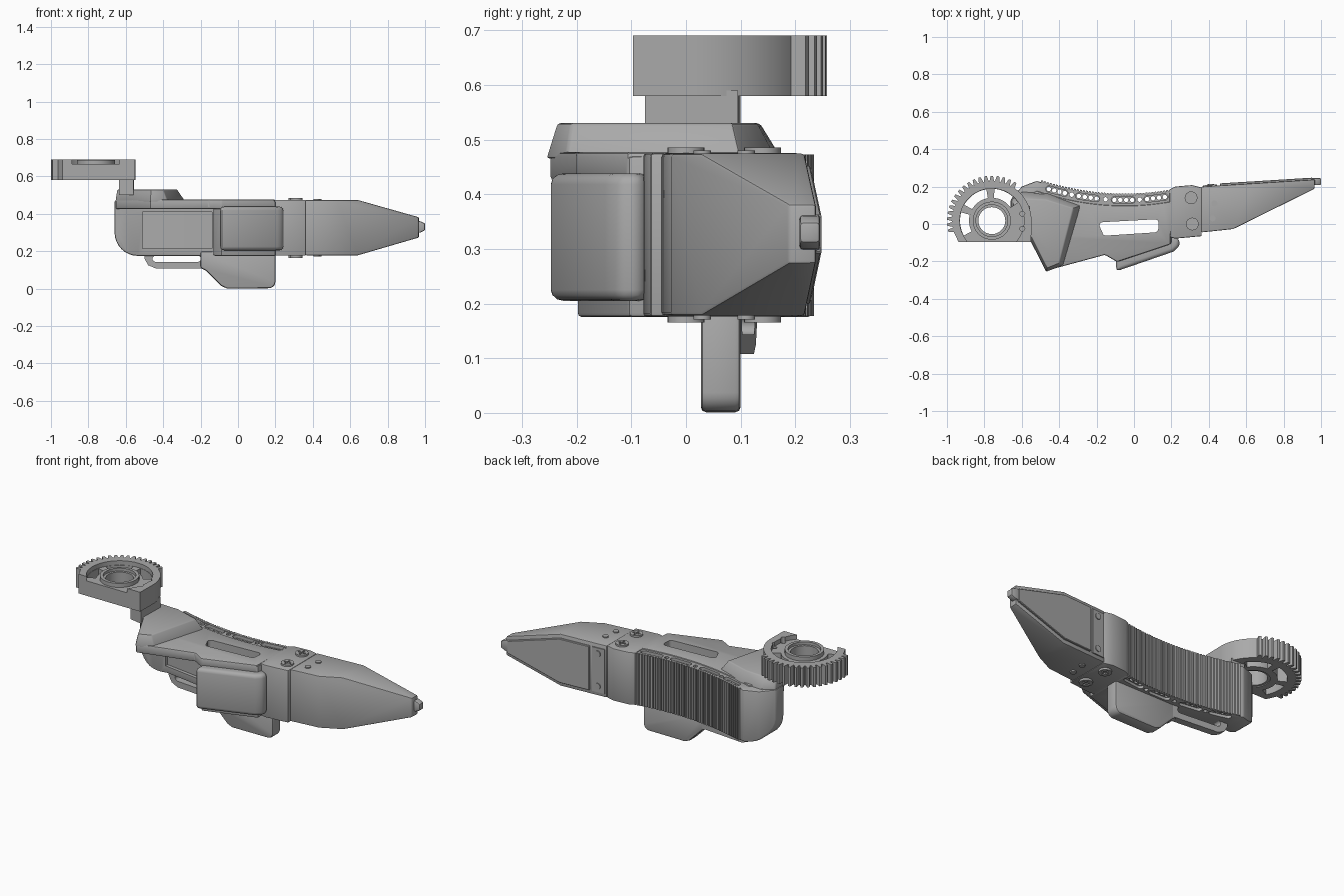
import bpy, bmesh, math

if "Cube" in bpy.data.objects:
    bpy.data.objects.remove(bpy.data.objects["Cube"])

grey = bpy.data.materials.new("plain grey")
grey.use_nodes = True
COL = (0.40, 0.40, 0.40, 1)
grey.diffuse_color = COL
grey.node_tree.nodes["Principled BSDF"].inputs["Base Color"].default_value = COL


def loft(name, lower, upper, a, b, axis="z"):
    """Solid between two outlines; axis z takes (x, y) points, axis y takes (x, z)."""
    put = (lambda p, h: (p[0], p[1], h)) if axis == "z" else (lambda p, h: (p[0], h, p[1]))
    bm = bmesh.new()
    lo = [bm.verts.new(put(p, a)) for p in lower]
    hi = [bm.verts.new(put(p, b)) for p in upper]
    bm.faces.new(lo)
    bm.faces.new(hi)
    n = len(lo)
    for i in range(n):
        bm.faces.new((lo[i], lo[(i + 1) % n], hi[(i + 1) % n], hi[i]))
    bmesh.ops.recalc_face_normals(bm, faces=bm.faces)
    me = bpy.data.meshes.new(name)
    bm.to_mesh(me)
    bm.free()
    me.materials.append(grey)
    ob = bpy.data.objects.new(name, me)
    bpy.context.collection.objects.link(ob)
    return ob


def prism(name, pts, a, b, axis="z"):
    return loft(name, pts, pts, a, b, axis)


def arc(cx, cy, r, a0, a1, n):
    return [(cx + r * math.cos(math.radians(a0 + (a1 - a0) * i / n)),
             cy + r * math.sin(math.radians(a0 + (a1 - a0) * i / n))) for i in range(n + 1)]


def circle(cx, cy, r, n=32):
    return arc(cx, cy, r, 0, 360, n)[:-1]


def pill(x0, x1, y0, y1, r):
    """Rounded slot between two centres."""
    t = math.degrees(math.atan2(y1 - y0, x1 - x0))
    return arc(x1, y1, r, t - 90, t + 90, 8) + arc(x0, y0, r, t + 90, t + 270, 8)


def apply(ob, mod):
    bpy.context.view_layer.objects.active = ob
    bpy.ops.object.modifier_apply(modifier=mod.name)


def boolean(ob, other, op="DIFFERENCE"):
    m = ob.modifiers.new("bool", "BOOLEAN")
    m.operation, m.object, m.solver = op, other, "EXACT"
    apply(ob, m)
    bpy.data.objects.remove(other)


def bevel(ob, width, segments=2):
    m = ob.modifiers.new("bevel", "BEVEL")
    m.width, m.segments, m.limit_method, m.angle_limit = width, segments, "ANGLE", math.radians(35)
    apply(ob, m)


def back(x):
    """Curved rear edge of the body."""
    return 0.163 + 0.36 * (x + 0.05) ** 2


# Main body: curved rear wall plus the housing behind the pad, trimmed by a rounded side outline
rear = [(0.2 - 0.72 * i / 24, back(0.2 - 0.72 * i / 24) - 0.012) for i in range(25)]
body = prism("body", rear + [(-0.60, 0.20), (-0.66, 0.13), (-0.66, 0.06), (-0.60, 0.06), (-0.5, 0.075), (-0.3, 0.045),
                             (-0.13, 0.03), (-0.13, -0.15), (-0.09, -0.2), (0.2, -0.105)], 0.175, 0.47)
side = prism("side_trim", [(-0.7, 0.6), (0.3, 0.6), (0.3, 0.1), (-0.53, 0.1)]
             + arc(-0.535, 0.30, 0.125, 270, 180, 8), -0.5, 0.5, "y")
boolean(body, side, "INTERSECT")
bevel(body, 0.008)
# Overhanging cover on the front half of the body
inner = [(0.2 - 0.72 * i / 16, back(0.2 - 0.72 * i / 16) - 0.065) for i in range(17)]
cover = prism("cover", inner + [(-0.62, 0.12), (-0.655, 0.05), (-0.565, -0.07), (-0.47, -0.25),
                                (-0.155, -0.165), (-0.09, -0.203), (0.195, -0.108)], 0.425, 0.477)
bevel(cover, 0.008)
boolean(body, cover, "UNION")
# Shallow front panel and long window
boolean(body, prism("panel_cut", [(-0.51, -0.1), (-0.14, -0.1), (-0.14, 0.05), (-0.3, 0.065), (-0.51, 0.095)],
                    0.215, 0.41))
boolean(body, prism("window_cut", arc(-0.165, -0.01, 0.02, 90, 180, 4) + arc(-0.15, -0.042, 0.02, 180, 270, 4)
                    + arc(0.11, -0.025, 0.02, 270, 360, 4) + arc(0.112, 0.005, 0.02, 0, 90, 4), 0, 0.6))
# Row of pill recesses with through holes along the rear edge
for x0, x1 in ((-0.455, -0.37), (-0.295, -0.2), (-0.105, -0.01), (0.07, 0.165)):
    y0, y1 = back(x0) - 0.035, back(x1) - 0.035
    for a, b in ((0.455, 0.5), (0.1, 0.19)):
        boolean(body, prism("pill_cut", pill(x0, x1, y0, y1, 0.017), a, b))
    for i in range(4):
        x, y = x0 + (x1 - x0) * i / 3, y0 + (y1 - y0) * i / 3
        boolean(body, prism("hole_cut", circle(x, y, 0.012, 12), 0, 0.6))
for x in (-0.333, -0.152, 0.03):
    boolean(body, prism("hole_cut", circle(x, back(x) - 0.035, 0.012, 12), 0, 0.6))

# Ribbed grip on the rear face
N = 44
ribs = []
for i in range(N):
    for f, d in ((0.0, 0.008), (0.12, 0.0), (0.7, 0.0), (0.82, 0.008)):
        x = 0.2 - 0.7 * (i + f) / N
        ribs.append((x, back(x) - d))
prism("ribbed_grip", ribs + [(x, back(x) - 0.018) for x in [-0.5 + 0.7 * i / 24 for i in range(25)]], 0.177, 0.473)

# Raised shoulder and post to the gear
shoulder = loft("shoulder",
                [(-0.655, 0.05), (-0.655, 0.13), (-0.6, 0.175), (-0.46, 0.165), (-0.28, 0.10), (-0.375, -0.22),
                 (-0.47, -0.257), (-0.565, -0.07)],
                [(-0.645, 0.05), (-0.645, 0.11), (-0.59, 0.135), (-0.47, 0.13), (-0.325, 0.085), (-0.40, -0.21),
                 (-0.465, -0.237), (-0.55, -0.07)], 0.465, 0.53)
bevel(shoulder, 0.006)
prism("gear_post", [(-0.635, -0.06), (-0.56, -0.075), (-0.555, 0.095), (-0.635, 0.1)], 0.5, 0.59)

# Sector gear with flat front
GX, GY, FLAT, ROOT, TIP = -0.76, 0.018, -0.097, 0.212, 0.24
outline = [(-0.938, FLAT), (-0.55, FLAT)] + arc(GX, GY, ROOT, 0, 54, 12)
teeth = 18
for i in range(teeth):
    a = 55 + 143 * i / teeth
    for f, r in ((0.0, ROOT), (0.22, TIP), (0.6, TIP), (0.82, ROOT)):
        outline += arc(GX, GY, r, a + f * 143 / teeth, 0, 1)[:1]
gear = prism("sector_gear", outline, 0.58, 0.69)
boolean(gear, prism("recess_cut", circle(GX, GY, 0.172, 48), 0.665, 0.75))
boolean(gear, prism("bore_cut", circle(GX, GY, 0.085), 0.5, 0.8))
for a0, a1 in ((35, 85), (100, 150), (165, 208)):
    boolean(gear, prism("kidney_cut", arc(GX, GY, 0.17, a0, a1, 12) + arc(GX, GY, 0.122, a1, a0, 12), 0.5, 0.8))
for x, y in ((-0.597, 0.055), (-0.597, -0.025)):
    boolean(gear, prism("pin_cut", circle(x, y, 0.013, 16), 0.63, 0.8))
hub = prism("gear_hub", circle(GX, GY, 0.102), 0.585, 0.688)
boolean(hub, prism("bore_cut", circle(GX, GY, 0.072), 0.5, 0.8))
boolean(hub, prism("counterbore_cut", circle(GX, GY, 0.085), 0.672, 0.8))

# Front pad
pad = prism("front_pad", [(-0.095, -0.253), (0.21, -0.148), (0.243, -0.12), (0.243, -0.08), (0.19, -0.06),
                          (-0.095, -0.15)], 0.205, 0.438)
bevel(pad, 0.02, 3)

# Lower fin and its slotted arm
fin = prism("lower_fin", [(0.2, 0.2)] + arc(0.165, 0.037, 0.035, 0, -90, 5)
            + [(-0.06, 0.001), (-0.09, 0.015), (-0.17, 0.095), (-0.2, 0.11), (-0.2, 0.2)], 0.027, 0.1, "y")
bevel(fin, 0.01)
arm = prism("slotted_arm", [(-0.17, 0.2), (-0.17, 0.108), (-0.44, 0.108), (-0.48, 0.125), (-0.5, 0.16), (-0.5, 0.2)],
            0.06, 0.1, "y")
boolean(arm, prism("arm_slot_cut", pill(-0.44, -0.215, 0.16, 0.16, 0.017), 0, 0.2, "y"))
for v in arm.data.vertices:
    v.co.y += 0.09 * (-0.17 - v.co.x)

# Knuckle block with cross-head screws
knuckle = prism("knuckle", [(0.19, -0.07), (0.22, -0.078), (0.362, -0.065), (0.362, 0.195), (0.31, 0.208),
                            (0.22, 0.2), (0.19, 0.185)], 0.176, 0.475)
bevel(knuckle, 0.006)
for x, y in ((0.305, 0.14), (0.312, 0.0)):
    for a, b, slot in ((0.465, 0.485, 0.478), (0.165, 0.185, 0.16)):
        screw = prism("knuckle_screw", circle(x, y, 0.034, 24), a, b)
        for w, h in ((0.022, 0.005), (0.005, 0.022)):
            boolean(screw, prism("cross_cut", [(x - w, y - h), (x + w, y - h), (x + w, y + h), (x - w, y + h)],
                                 slot, slot + 0.012))
for x, y in ((0.42, 0.03), (0.43, 0.11)):
    for a, b in ((0.465, 0.48), (0.171, 0.185)):
        prism("small_screw", circle(x, y, 0.016, 16), a, b)

# Tapered fingertip: plan outline trimmed by the side taper
finger = prism("fingertip", [(0.36, -0.045), (0.53, -0.027), (0.965, 0.188), (0.968, 0.238), (0.36, 0.2)], 0.1, 0.6)
boolean(finger, prism("taper", [(0.3, 0.178), (0.64, 0.178), (0.99, 0.28), (0.99, 0.375), (0.64, 0.474), (0.3, 0.474)],
                      -0.5, 0.5, "y"), "INTERSECT")
bevel(finger, 0.006)
# Rear plates, sheared to follow the back of the fingertip
plate = prism("rear_plate", [(0.46, 0.2), (0.64, 0.2), (0.955, 0.292), (0.955, 0.362), (0.64, 0.452), (0.46, 0.452)],
              0.19, 0.211, "y")
bevel(plate, 0.003, 1)
hinge = prism("rear_hinge_plate", [(0.37, 0.2), (0.445, 0.2), (0.445, 0.452), (0.37, 0.452)], 0.19, 0.206, "y")
for ob in (plate, hinge):
    for v in ob.data.vertices:
        v.co.y += 0.062 * (v.co.x - 0.36)
for z in (0.235, 0.42):
    prism("rear_screw", circle(0.41, z, 0.017, 16), 0.195, 0.214, "y")
# Pointed nib
nib = prism("nib", [(0.94, 0.295), (0.975, 0.3), (1.0, 0.312), (1.0, 0.348), (0.975, 0.36), (0.94, 0.365)],
            0.208, 0.245, "y")
bevel(nib, 0.006)

# Smooth the curves, keep hard edges
bpy.ops.object.select_all(action="DESELECT")
for ob in bpy.context.scene.objects:
    if ob.type == "MESH":
        ob.select_set(True)
        bpy.context.view_layer.objects.active = ob
bpy.ops.object.shade_smooth_by_angle(angle=math.radians(30))
